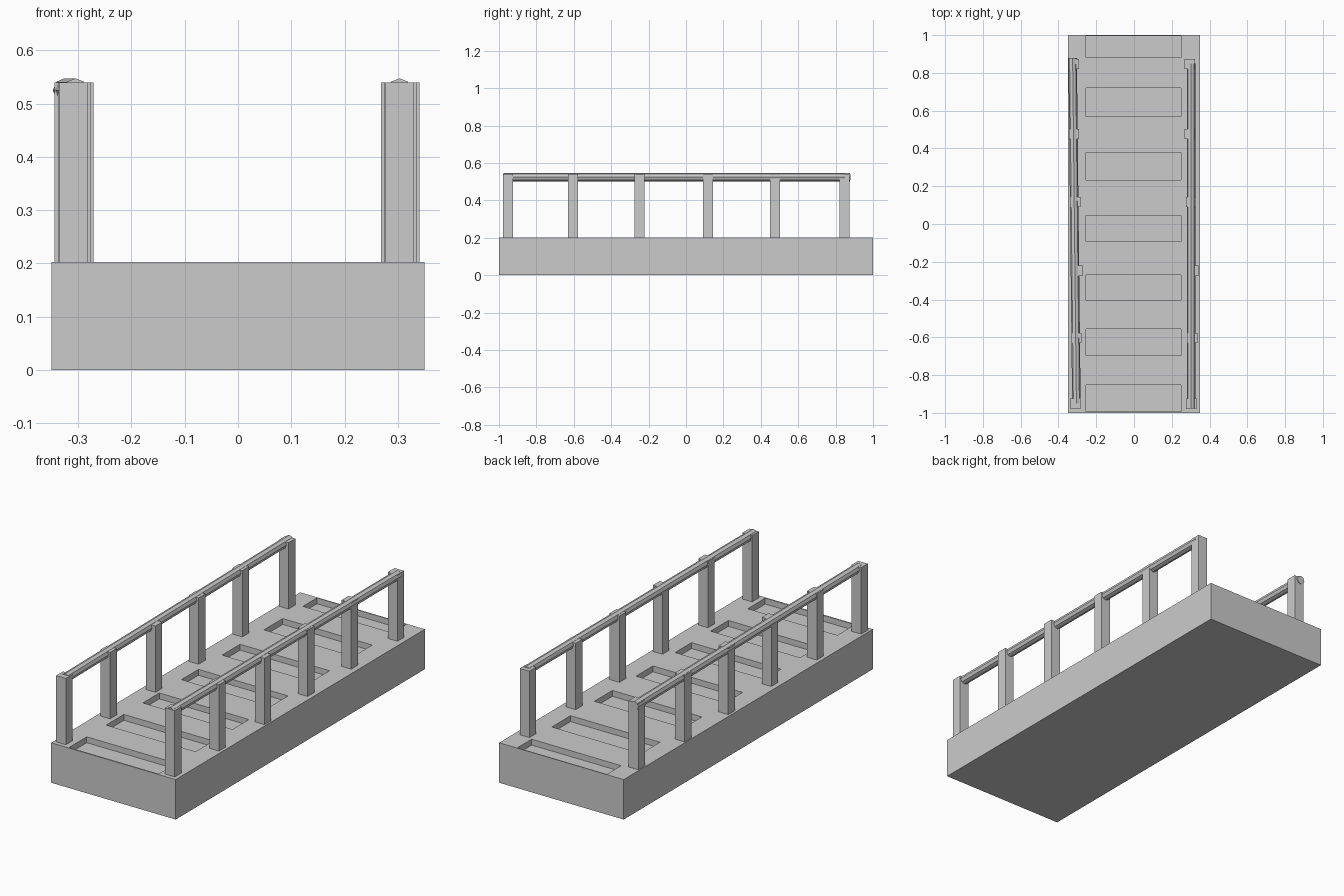
import bpy, bmesh
from mathutils import Vector, Matrix

if "Cube" in bpy.data.objects:
    bpy.data.objects.remove(bpy.data.objects["Cube"])


def box(name, x0, x1, y0, y1, z0, z1):
    bm = bmesh.new()
    size = Vector((x1 - x0, y1 - y0, z1 - z0))
    mid = Vector((x1 + x0, y1 + y0, z1 + z0)) / 2
    bmesh.ops.create_cube(bm, size=1, matrix=Matrix.Translation(mid) @ Matrix.Diagonal((*size, 1)))
    return finish(name, bm)


def finish(name, bm):
    me = bpy.data.meshes.new(name)
    bm.to_mesh(me)
    bm.free()
    ob = bpy.data.objects.new(name, me)
    bpy.context.collection.objects.link(ob)
    return ob


def rail(name, start, end, r=0.0225):
    # octagonal bar with a corner pointing up
    a, b = Vector(start), Vector(end)
    bm = bmesh.new()
    bmesh.ops.create_cone(bm, cap_ends=True, segments=8, radius1=r, radius2=r, depth=(b - a).length)
    rot = (b - a).to_track_quat('Z', 'X').to_matrix().to_4x4()
    bmesh.ops.transform(bm, matrix=Matrix.Translation((a + b) / 2) @ rot, verts=bm.verts)
    return finish(name, bm)


TOP = 0.203

# Deck: solid block whose top carries shallow rectangular recesses
deck = box("deck", -0.35, 0.35, -1, 1, 0, TOP)
recesses = [(-0.993, -0.853), (-0.697, -0.555), (-0.402, -0.27), (-0.092, 0.044),
            (0.234, 0.378), (0.57, 0.72), (0.882, 0.995)]
for i, (y0, y1) in enumerate(recesses):
    cutter = box(f"recess_cutter_{i}", -0.253, 0.25, y0, y1, TOP - 0.03, TOP + 0.05)
    cutter.hide_render = True
    cutter.hide_set(True)
    mod = deck.modifiers.new(f"recess_{i}", 'BOOLEAN')
    mod.operation = 'DIFFERENCE'
    mod.solver = 'EXACT'
    mod.object = cutter

# Posts: slightly uneven rows, repeated on both sides
W = 0.054
posts = [(0.276, -0.979), (0.281, -0.631), (0.287, -0.275),
         (0.274, 0.09), (0.268, 0.449), (0.268, 0.82)]
for side, shift in (("right", 0), ("left", -0.612)):
    for i, (x, y) in enumerate(posts):
        box(f"{side}_post_{i}", x + shift, x + shift + W, y, y + W, TOP - 0.01, 0.54)

# Handrails: the left one runs slightly askew
rail("right_handrail", (0.303, -0.975, 0.525), (0.303, 0.85, 0.525))
rail("left_handrail", (-0.305, -0.95, 0.525), (-0.325, 0.878, 0.525))
